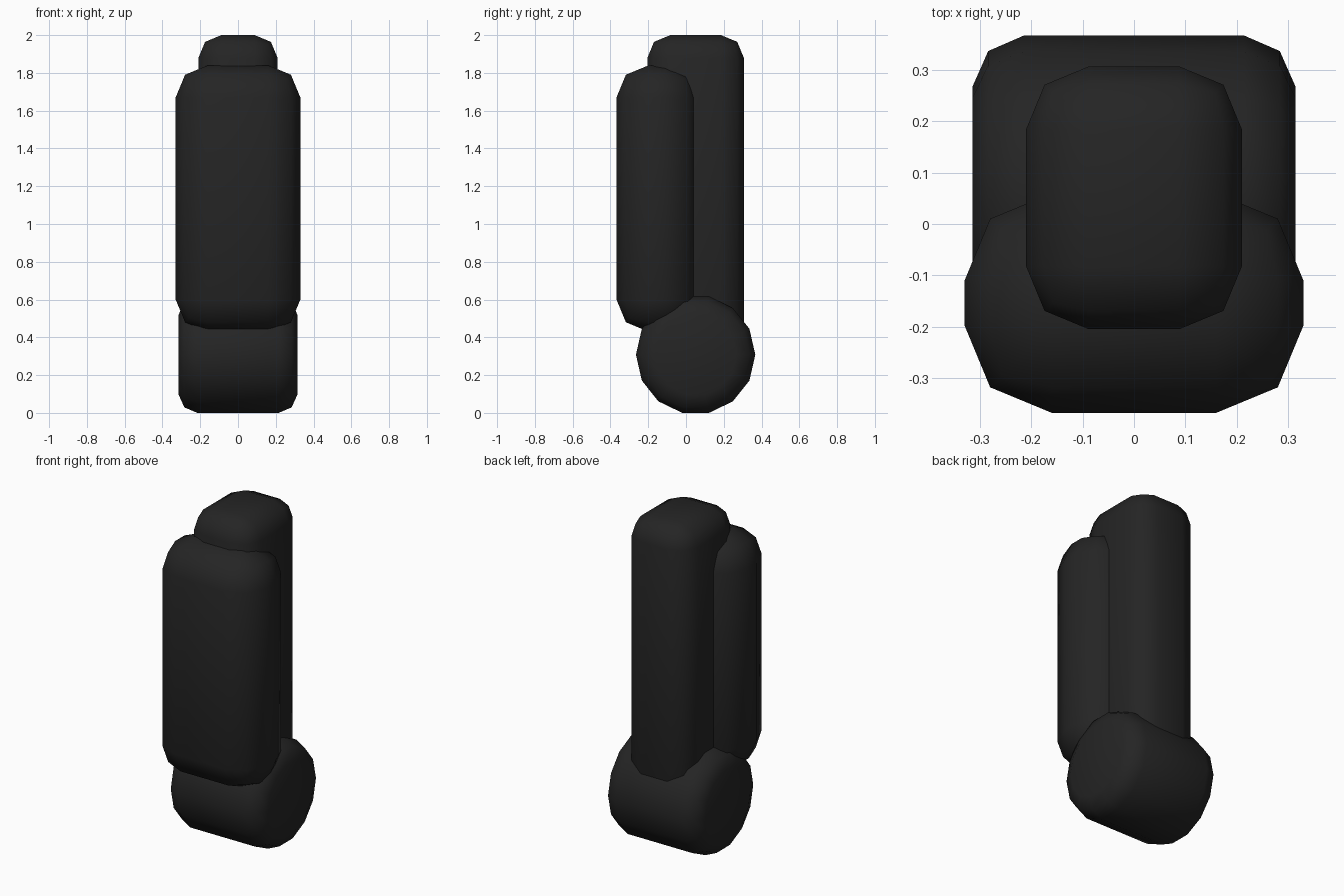
import bpy, bmesh, math

if "Cube" in bpy.data.objects:
    bpy.data.objects.remove(bpy.data.objects["Cube"])

black = bpy.data.materials.new("soft black")
black.diffuse_color = (0.018, 0.018, 0.018, 1)
black.use_nodes = True
black.node_tree.nodes["Principled BSDF"].inputs["Base Color"].default_value = black.diffuse_color


def finish(name, bm):
    bmesh.ops.recalc_face_normals(bm, faces=bm.faces[:])
    mesh = bpy.data.meshes.new(name)
    bm.to_mesh(mesh)
    bm.free()
    mesh.materials.append(black)
    mesh.shade_smooth()
    obj = bpy.data.objects.new(name, mesh)
    bpy.context.collection.objects.link(obj)
    return obj


def rounded_box(name, lo, hi, radius):
    """Box between two corners with two-segment rounded edges."""
    bm = bmesh.new()
    bmesh.ops.create_cube(bm, size=1)
    for v in bm.verts:
        v.co = [(a + b) / 2 + c * (b - a) for a, b, c in zip(lo, hi, v.co)]
    obj = finish(name, bm)
    bevel = obj.modifiers.new("rounding", 'BEVEL')
    bevel.width = radius
    bevel.segments = 2
    return obj


def roller(name, y, z, profile, sides):
    """Drum around an axis along x; profile holds (x, radius) pairs."""
    bm = bmesh.new()
    rings = []
    for x, r in profile:
        angles = [2 * math.pi * i / sides for i in range(sides)]
        rings.append([bm.verts.new((x, y + r * math.cos(a), z + r * math.sin(a)))
                      for a in angles])
    for a, b in zip(rings, rings[1:]):
        for i in range(sides):
            j = (i + 1) % sides
            bm.faces.new((a[i], a[j], b[j], b[i]))
    bm.faces.new(rings[0])
    bm.faces.new(rings[-1])
    return finish(name, bm)


# Tall column at the back, its foot sunk into the drum
rounded_box("back_column", (-0.21, -0.205, 0.22), (0.21, 0.307, 2.0), 0.122)

# Wide padded cover on the front
rounded_box("front_cover", (-0.33, -0.368, 0.43), (0.33, 0.06, 1.84), 0.17)

# Fourteen-sided drum at the base with rounded rims
half = [(0.215, 0.316), (0.284, 0.286), (0.315, 0.216)]
profile = [(-x, r) for x, r in reversed(half)] + half
roller("base_drum", 0.051, 0.308, profile, 14)
